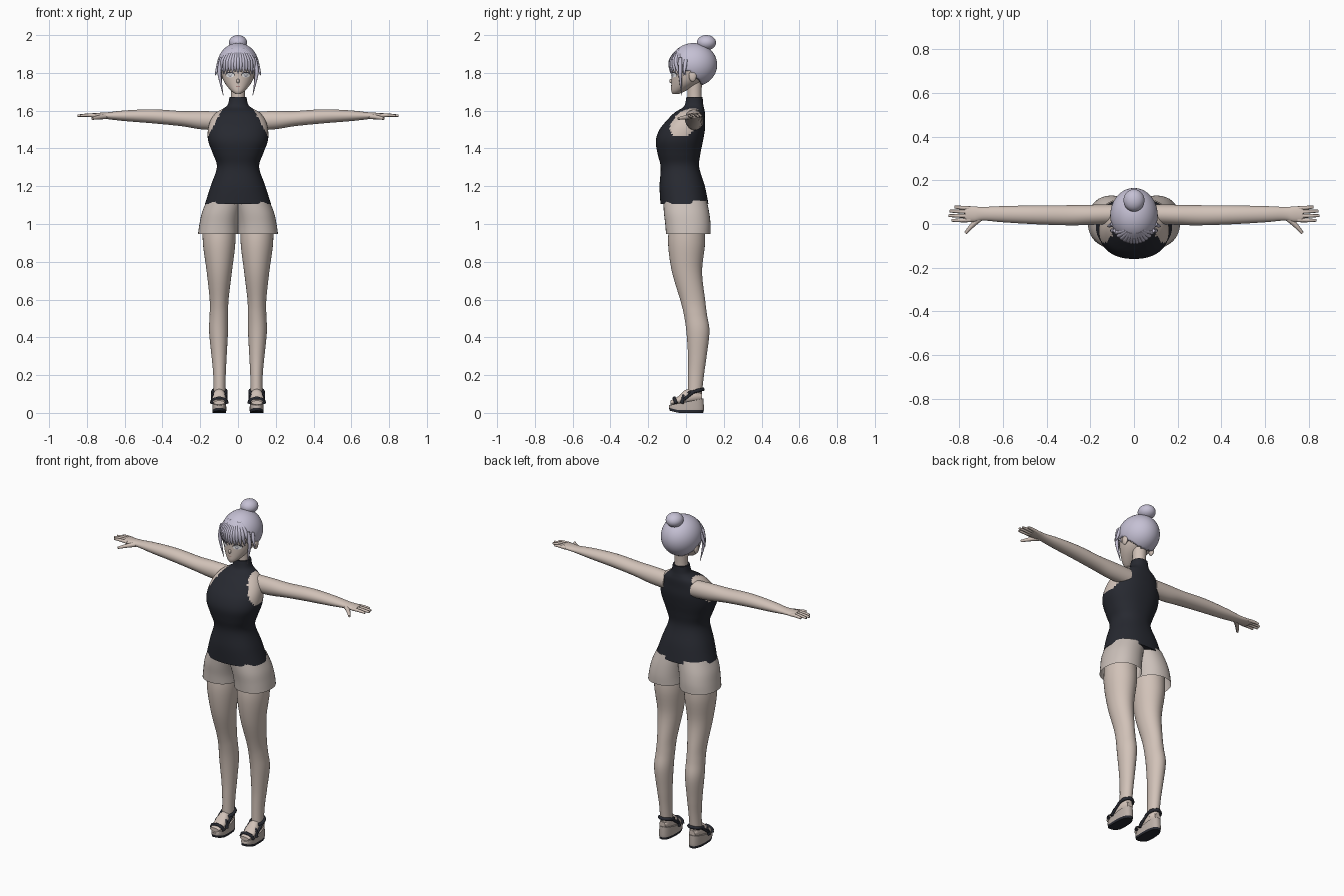
import bpy, bmesh, math
from mathutils import Vector
from mathutils.bvhtree import BVHTree

cube = bpy.data.objects.get("Cube")
if cube:
    bpy.data.objects.remove(cube)


def material(name, r, g, b):
    mat = bpy.data.materials.new(name)
    mat.use_nodes = True
    mat.diffuse_color = (r, g, b, 1)
    mat.node_tree.nodes["Principled BSDF"].inputs["Base Color"].default_value = (r, g, b, 1)
    return mat


SKIN = material("skin", .64, .54, .48)
SHIRT = material("black_fabric", .02, .022, .03)
SHORTS = material("beige_fabric", .6, .53, .49)
HAIR = material("lavender_hair", .56, .53, .66)
WEDGE = material("tan_sole", .5, .43, .39)
WHITE = material("eye_white", .8, .8, .8)
IRIS = material("grey_iris", .3, .29, .36)
DARK = material("dark_lash", .04, .035, .04)
LIP = material("lip", .42, .25, .23)


def finish(name, bm, *mats):
    bmesh.ops.recalc_face_normals(bm, faces=bm.faces[:])
    mesh = bpy.data.meshes.new(name)
    bm.to_mesh(mesh)
    bm.free()
    for mat in mats:
        mesh.materials.append(mat)
    mesh.shade_smooth()
    mesh.set_sharp_from_angle(angle=math.radians(50))
    obj = bpy.data.objects.new(name, mesh)
    bpy.context.collection.objects.link(obj)
    return obj


def spline(rows, steps):
    """Catmull-Rom interpolation through the given rows."""
    out = []
    for i in range(len(rows) - 1):
        a, b, c, d = (rows[max(0, min(len(rows) - 1, i + k))] for k in (-1, 0, 1, 2))
        for s in range(steps):
            t = s / steps
            out.append([q + t / 2 * (r - p + t * (2*p - 5*q + 4*r - s4 + t * (3 * (q - r) + s4 - p)))
                        for p, q, r, s4 in zip(a, b, c, d)])
    return out + [list(rows[-1])]


def loft(name, axis, rows, *mats, n=36, steps=5, power=2, caps=True, rule=None):
    """Rows: position on the axis, two centre coordinates, two radii."""
    bm = bmesh.new()
    rings = []
    for t, ca, cb, ra, rb in spline(rows, steps):
        ring = []
        for k in range(n):
            ang = math.tau * k / n
            c, s = math.cos(ang), math.sin(ang)
            co = [ca + ra * math.copysign(abs(c) ** (2 / power), c),
                  cb + rb * math.copysign(abs(s) ** (2 / power), s)]
            co.insert("xyz".index(axis), t)
            ring.append(bm.verts.new(co))
        rings.append(ring)
    for lo, hi in zip(rings, rings[1:]):
        for k in range(n):
            bm.faces.new((lo[k - 1], lo[k], hi[k], hi[k - 1]))
    if caps:
        bm.faces.new(rings[0])
        bm.faces.new(rings[-1])
    if rule:
        for f in bm.faces:
            f.material_index = rule(f.calc_center_median())
    return finish(name, bm, *mats)


def mirror(obj):
    """Makes the right-hand twin of a left part."""
    bm = bmesh.new()
    bm.from_mesh(obj.data)
    for v in bm.verts:
        v.co.x *= -1
    return finish(obj.name.replace("left", "right"), bm, *obj.data.materials)


def ball(name, centre, radii, mat, keep=None):
    bm = bmesh.new()
    bmesh.ops.create_uvsphere(bm, u_segments=48, v_segments=32, radius=1)
    for v in bm.verts:
        v.co = Vector(c + r * p for c, r, p in zip(centre, radii, v.co))
    if keep:
        bad = [f for f in bm.faces if not keep(f.calc_center_median())]
        bmesh.ops.delete(bm, geom=bad, context="FACES")
    return finish(name, bm, mat)


def tube(name, points, depth, radii, mat, closed=False):
    curve = bpy.data.curves.new(name, "CURVE")
    curve.dimensions = "3D"
    curve.bevel_depth, curve.bevel_resolution = depth, 2
    curve.use_fill_caps = True
    curve.resolution_u = 5
    sp = curve.splines.new("NURBS")
    sp.points.add(len(points) - 1)
    for p, co, r in zip(sp.points, points, radii):
        p.co, p.radius = (*co, 1), r
    sp.order_u = 3
    sp.use_endpoint_u, sp.use_cyclic_u = not closed, closed
    curve.materials.append(mat)
    obj = bpy.data.objects.new(name, curve)
    bpy.context.collection.objects.link(obj)


# Torso: sleeveless high-neck top with bare shoulders
def shoulder_skin(c):
    return int(1.46 < c.z < 1.62 and abs(c.x) > .085 + (1.6 - c.z) * .55)


loft("torso_and_top", "z", [
    (1.105, 0, -.008, .175, .127), (1.2, 0, -.02, .145, .12), (1.3, 0, -.032, .112, .102),
    (1.37, 0, -.037, .132, .113), (1.44, 0, -.035, .158, .125), (1.5, 0, -.02, .159, .12),
    (1.55, 0, 0, .145, .1), (1.59, 0, .02, .115, .08), (1.615, 0, .038, .072, .057),
    (1.635, 0, .043, .053, .048), (1.672, 0, .045, .045, .043)],
    SHIRT, SKIN, n=64, power=2.25, rule=shoulder_skin)
loft("neck", "z", [(1.62, 0, .046, .038, .038), (1.69, 0, .045, .037, .037),
                   (1.78, 0, .045, .042, .042)], SKIN)

# Shorts, legs, arms
mirror(loft("left_shorts_leg", "z", [
    (1.125, .065, -.005, .1, .115), (1.06, .088, .003, .103, .12),
    (1, .1, .01, .104, .12), (.948, .105, .012, .107, .118)], SHORTS, power=2.2, caps=False))
mirror(loft("left_leg", "z", [
    (1.02, .1, .005, .085, .09), (.9, .1, .003, .086, .098), (.75, .099, .005, .067, .08),
    (.6, .1, .035, .05, .066), (.52, .101, .05, .049, .061), (.43, .103, .063, .05, .061),
    (.3, .1, .06, .04, .049), (.2, .098, .053, .033, .042), (.09, .098, .046, .031, .037)], SKIN))
mirror(loft("left_arm", "x", [
    (.09, .045, 1.545, .045, .05), (.2, .042, 1.55, .046, .048), (.3, .04, 1.558, .046, .04),
    (.45, .042, 1.57, .043, .037), (.6, .045, 1.573, .037, .028), (.69, .047, 1.573, .031, .018),
    (.73, .045, 1.574, .035, .015), (.775, .046, 1.574, .035, .012)], SKIN, n=28))
for side, s in (("left", 1), ("right", -1)):
    for finger, y, tip in (("index", .016, .835), ("middle", .037, .85),
                           ("ring", .057, .845), ("little", .075, .822)):
        tube(f"{side}_{finger}_finger", [(s * .75, y * .9 + .004, 1.574), (s * .8, y, 1.578),
             (s * tip, y * 1.04, 1.573)], .01, (1, .95, .6), SKIN)
    tube(f"{side}_thumb", [(s * .7, .03, 1.57), (s * .735, .005, 1.566), (s * .772, -.042, 1.558)],
         .013, (1.1, 1, .5), SKIN)

# Feet and wedge sandals
mirror(loft("left_foot", "y", [
    (.085, .099, .085, .02, .018), (.05, .099, .09, .031, .035), (0, .099, .085, .034, .038),
    (-.04, .1, .066, .036, .022), (-.083, .1, .054, .028, .011)], SKIN))
sole = loft("left_wedge_sole", "z", [(0, .099, .002, .036, .089), (.014, .099, .002, .037, .092),
            (.028, .099, .002, .037, .093), (.06, .099, .002, .036, .09)],
            SHIRT, WEDGE, steps=1, power=2.5, rule=lambda c: int(c.z > .015))
for v in sole.data.vertices:
    if v.co.z > .05:
        v.co.z = .058 + v.co.y * .2
    elif v.co.y < -.04:
        v.co.z += (-.04 - v.co.y) * .25
mirror(sole)
for side, s in (("left", 1), ("right", -1)):
    ring = [(s * .098 + .036 * math.cos(k * math.pi / 6), .046 + .044 * math.sin(k * math.pi / 6),
             .113 + .012 * math.sin(k * math.pi / 6)) for k in range(12)]
    tube(f"{side}_ankle_strap", ring, .008, [1, 1.4] * 6, SHIRT, closed=True)
    for part, y, top, lean in (("toe", -.052, .078, -.01), ("instep", -.022, .104, .012)):
        arch = [(s * .099 - .04 * math.cos(k * math.pi / 8), y + lean * math.sin(k * math.pi / 8),
                 .05 + (top - .05) * math.sin(k * math.pi / 8)) for k in range(9)]
        tube(f"{side}_{part}_strap", arch, .008, [1.3, .9] * 4 + [1.3], SHIRT)
    for part, dx in (("outer", .037), ("inner", -.037)):
        tube(f"{side}_{part}_side_strap", [(s * (.099 + dx), -.025, .058), (s * (.099 + dx), .01, .09),
             (s * (.099 + dx), .045, .113)], .007, (1, 1.2, 1), SHIRT)

# Head and facial features
head = loft("head", "z", [
    (1.687, 0, -.055, .012, .016), (1.705, 0, -.04, .036, .038), (1.74, 0, -.008, .066, .07),
    (1.78, 0, .015, .085, .092), (1.84, 0, .03, .096, .105), (1.9, 0, .035, .085, .09),
    (1.945, 0, .04, .04, .04)], SKIN, n=48)
ball("nose", (0, -.077, 1.757), (.008, .011, .012), SKIN)
mirror(ball("left_ear", (.094, .035, 1.783), (.011, .02, .029), SKIN))
surface = BVHTree.FromPolygons([v.co for v in head.data.vertices],
                               [p.vertices[:] for p in head.data.polygons])


def face_plate(name, x, z, rx, rz, lift, mat):
    """Thin disc laid onto the face."""
    bm = bmesh.new()
    bmesh.ops.create_circle(bm, cap_ends=True, cap_tris=True, segments=24, radius=1)
    for v in bm.verts:
        px, pz = x + rx * v.co.x, z + rz * v.co.y
        hit = surface.ray_cast(Vector((px, -1, pz)), Vector((0, 1, 0)))[0]
        v.co = (px, hit.y - lift, pz)
    return finish(name, bm, mat)


for name, dz, rx, rz, lift, mat in (
        ("lash", .003, .025, .014, .002, DARK), ("eye", 0, .022, .012, .004, WHITE),
        ("iris", 0, .008, .01, .006, IRIS), ("glint", .002, .005, .005, .007, WHITE)):
    mirror(face_plate(f"left_{name}", .042, 1.788 + dz, rx, rz, lift, mat))
face_plate("mouth", 0, 1.728, .013, .002, .002, LIP)

# Hair: cap, bun, fringe and side locks
CAP, SIZE = (0, .04, 1.843), (.109, .125, .115)


def hairline(c):
    return c.z > (1.845 if c.y < -.03 else 1.805 - max(0, c.y - .02))


cap = ball("hair_cap", CAP, SIZE, HAIR, hairline)
cap.modifiers.new("thickness", "SOLIDIFY").thickness = .01
ball("hair_bun", (0, .108, 1.96), (.048, .051, .04), HAIR)
tube("bun_base", [(0, .08, 1.92), (0, .09, 1.935), (0, .1, 1.95)], .035, (1, .9, .8), HAIR)


def on_cap(x, z, lift):
    depth = 1 - (x / SIZE[0]) ** 2 - ((z - CAP[2]) / SIZE[2]) ** 2
    return (x, CAP[1] - SIZE[1] * math.sqrt(max(depth, .02)) - lift, z)


for i in range(-6, 7):
    x = i * .0145
    tip = 1.797 + .008 * (i % 2) - .01 * (abs(i) > 4)
    tube(f"fringe_lock_{i + 7}", [on_cap(x * .45, 1.925, -.008), on_cap(x * .85, 1.885, -.002),
         on_cap(x, 1.84, 0), on_cap(x * 1.04, tip, .006)], .012, (.5, 1, 1, .2), HAIR)
for side, s in (("left", 1), ("right", -1)):
    tube(f"{side}_side_lock", [(s * .088, -.03, 1.88), (s * .103, -.03, 1.82), (s * .092, -.03, 1.75),
         (s * .078, -.022, 1.68)], .011, (.8, 1.1, .6, .1), HAIR)
    tube(f"{side}_flick_lock", [(s * .098, .0, 1.87), (s * .108, -.008, 1.82),
         (s * .122, -.012, 1.785)], .012, (.8, 1, .1), HAIR)
